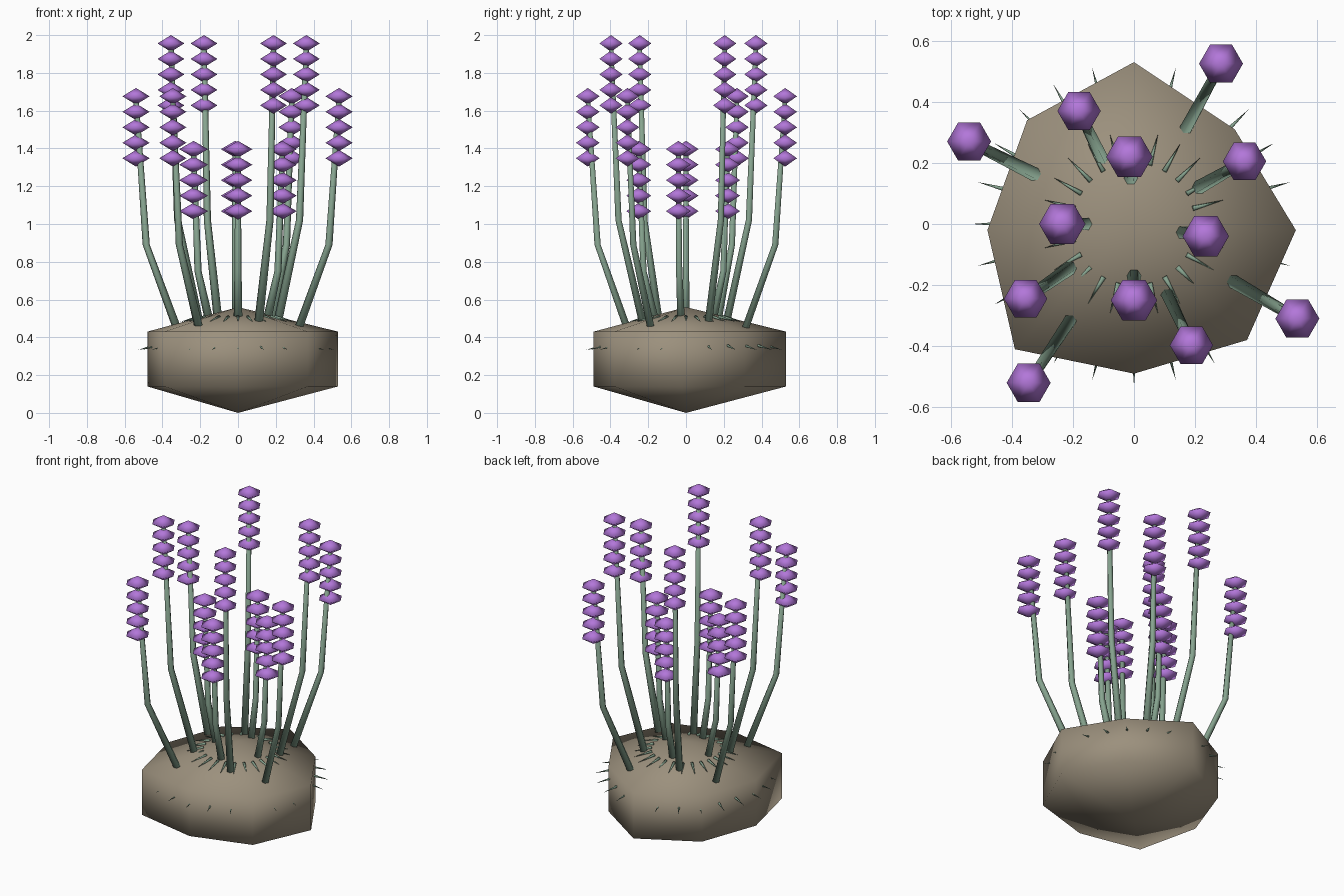
import bpy
import bmesh
import math
from mathutils import Vector

if "Cube" in bpy.data.objects:
    bpy.data.objects.remove(bpy.data.objects["Cube"])


def material(name, color):
    m = bpy.data.materials.new(name)
    m.diffuse_color = (*color, 1)
    m.use_nodes = True
    m.node_tree.nodes["Principled BSDF"].inputs["Base Color"].default_value = m.diffuse_color
    return m


STONE = material("taupe stone", (0.33, 0.28, 0.205))
GREEN = material("sage green", (0.24, 0.37, 0.275))
PURPLE = material("lavender purple", (0.45, 0.185, 0.70))


def finish(bm, name, mat):
    bmesh.ops.recalc_face_normals(bm, faces=bm.faces)
    for f in bm.faces:
        f.smooth = True
    me = bpy.data.meshes.new(name)
    bm.to_mesh(me)
    bm.free()
    me.materials.append(mat)
    ob = bpy.data.objects.new(name, me)
    bpy.context.collection.objects.link(ob)
    return ob


def bridge(bm, a, b):
    n = len(a)
    for i in range(n):
        j = (i + 1) % n
        bm.faces.new((a[i], a[j], b[j], b[i]))


def fan(bm, ring, tip):
    for i in range(len(ring)):
        bm.faces.new((ring[i], ring[(i + 1) % len(ring)], tip))


def cone(bm, start, end, radius, sides=5):
    """Thin cone between two points."""
    axis = (end - start).normalized()
    u = axis.orthogonal().normalized()
    v = axis.cross(u)
    ring = [bm.verts.new(start + radius * (u * math.cos(t) + v * math.sin(t)))
            for t in (math.tau * i / sides for i in range(sides))]
    fan(bm, ring, bm.verts.new(end))
    bm.faces.new(ring)


# Rock: eight-sided boulder with straight flanks and shallow points
outline = [(0.53, -0.02), (0.33, 0.31), (0, 0.53), (-0.35, 0.34),
           (-0.48, -0.02), (-0.39, -0.41), (0, -0.49), (0.37, -0.38)]
bm = bmesh.new()
low, high = ([bm.verts.new((x, y, z)) for x, y in outline] for z in (0.14, 0.43))
bridge(bm, low, high)
fan(bm, low, bm.verts.new((0, 0, 0)))
fan(bm, high, bm.verts.new((0, 0, 0.56)))
finish(bm, "rock", STONE)

# Spines: two rings of fine thorns pointing out and slightly down
bm = bmesh.new()
for r0, z0, r1, z1 in ((0.42, 0.362, 0.53, 0.333), (0.20, 0.51, 0.305, 0.482)):
    for i in range(24):
        t = math.tau * i / 24
        d = Vector((math.cos(t), math.sin(t), 0))
        cone(bm, d * r0 + Vector((0, 0, z0)), d * r1 + Vector((0, 0, z1)), 0.009)
finish(bm, "spines", GREEN)


def stem(name, tip, ratio, base_z, bend_z, top_z):
    """Tapered six-sided stem that leans out, then bends upright."""
    path = [(ratio, base_z, 0.023), (0.9, bend_z, 0.019), (1.0, top_z, 0.014)]
    bm = bmesh.new()
    rings = []
    for k, z, r in path:
        rings.append([bm.verts.new((tip[0] * k + r * math.cos(math.tau * i / 6),
                                    tip[1] * k + r * math.sin(math.tau * i / 6), z))
                      for i in range(6)])
    for a, b in zip(rings, rings[1:]):
        bridge(bm, a, b)
    bm.faces.new(rings[0])
    bm.faces.new(rings[-1])
    finish(bm, name, GREEN)


def blossoms(name, tip, top_z, radius):
    """Upright stack of five hexagonal double-pointed buds."""
    bm = bmesh.new()
    for n in range(5):
        z = top_z - 0.044 - n * 0.082
        ring = [bm.verts.new((tip[0] + radius * math.cos(math.tau * i / 6),
                              tip[1] + radius * math.sin(math.tau * i / 6), z))
                for i in range(6)]
        for s in (-1, 1):
            fan(bm, ring, bm.verts.new((tip[0], tip[1], z + s * 0.044)))
    finish(bm, name, PURPLE)


# Flowers: three circles of four, as tips, base ratio, base z, bend z, top z, bud radius
groups = {
    "short": ([(-0.015, 0.22), (-0.235, 0), (0.235, -0.04), (0, -0.25)],
              0.66, 0.50, 0.75, 1.44, 0.076),
    "tall": ([(-0.18, 0.37), (0.362, 0.205), (-0.355, -0.245), (0.188, -0.397)],
             0.58, 0.48, 1.02, 2.0, 0.071),
    "outer": ([(-0.54, 0.27), (0.285, 0.525), (0.535, -0.31), (-0.345, -0.52)],
              0.60, 0.45, 0.89, 1.72, 0.072),
}
for kind, (tips, ratio, base_z, bend_z, top_z, radius) in groups.items():
    for n, tip in enumerate(tips, 1):
        stem(f"{kind}_stem_{n}", tip, ratio, base_z, bend_z, top_z - 0.06)
        blossoms(f"{kind}_blossoms_{n}", tip, top_z, radius)
